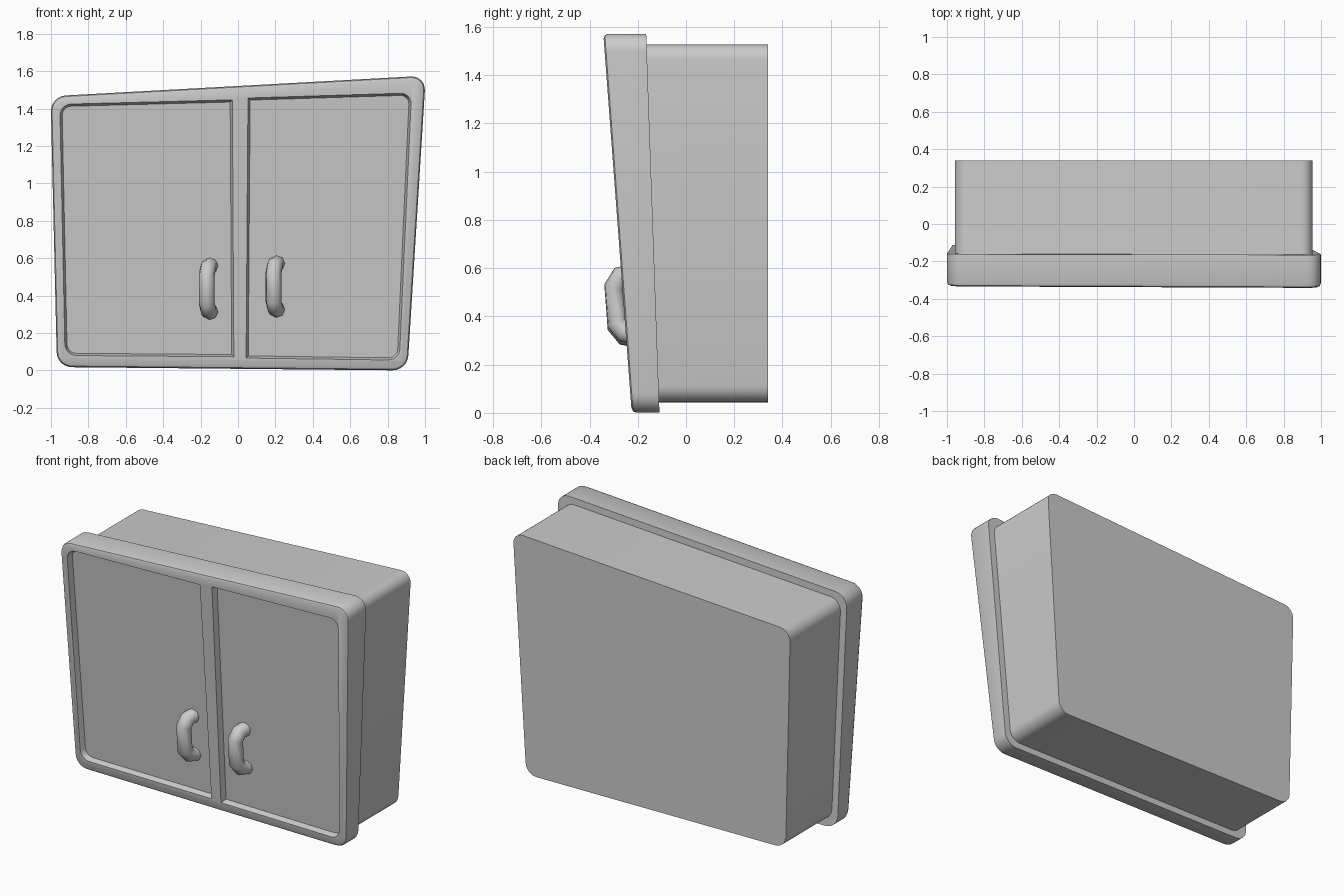
import bpy, bmesh, math
from mathutils import Vector

if "Cube" in bpy.data.objects:
    bpy.data.objects.remove(bpy.data.objects["Cube"])

# Outer outline of the crooked front frame, (x, z), counter-clockwise from bottom left
OUTER = [(-0.968, 0.018), (0.906, 0.0), (1.004, 1.576), (-1.002, 1.466)]


def front_y(z, depth=0.0):
    return -0.225 - 0.075 * z + depth


def back_y(z):
    return -0.11 - 0.035 * z


def inset(pts, d):
    """Move every side of a convex counter-clockwise polygon inwards by d."""
    pts = [Vector(p) for p in pts]
    out = []
    for i, p in enumerate(pts):
        a = (p - pts[i - 1]).normalized()
        b = (pts[(i + 1) % len(pts)] - p).normalized()
        na, nb = Vector((-a.y, a.x)), Vector((-b.y, b.x))
        out.append(p + (na + nb) * (d / (1 + na.dot(nb))))
    return out


def rounded(pts, radii, seg=6):
    """Round the corners with short curves."""
    pts = [Vector(p) for p in pts]
    out = []
    for i, p in enumerate(pts):
        r = radii[i]
        if r <= 0:
            out.append(p)
            continue
        u = (pts[i - 1] - p).normalized()
        v = (pts[(i + 1) % len(pts)] - p).normalized()
        h = 0.552
        a, d = p + u * r, p + v * r
        b, c = p + u * r * (1 - h), p + v * r * (1 - h)
        for k in range(seg + 1):
            t = k / seg
            s = 1 - t
            out.append(a * s**3 + b * 3 * s * s * t + c * 3 * s * t * t + d * t**3)
    return out


def loft(name, loops):
    """Solid through a list of (outline, y function) sections."""
    bm = bmesh.new()
    rings = [[bm.verts.new((p.x, fy(p.y), p.y)) for p in pts] for pts, fy in loops]
    n = len(rings[0])
    for r0, r1 in zip(rings, rings[1:]):
        for i in range(n):
            j = (i + 1) % n
            bm.faces.new((r0[i], r0[j], r1[j], r1[i]))
    bm.faces.new(rings[0])
    bm.faces.new(rings[-1])
    bmesh.ops.recalc_face_normals(bm, faces=bm.faces[:])
    me = bpy.data.meshes.new(name)
    bm.to_mesh(me)
    bm.free()
    ob = bpy.data.objects.new(name, me)
    bpy.context.collection.objects.link(ob)
    return ob


def activate(ob):
    bpy.ops.object.select_all(action='DESELECT')
    ob.select_set(True)
    bpy.context.view_layer.objects.active = ob


def smooth(ob, angle=32):
    activate(ob)
    bpy.ops.object.shade_smooth_by_angle(angle=math.radians(angle))


# Front frame with a softly bevelled front edge
def ring(d):
    return rounded(inset(OUTER, d), [0.08 - d] * 4)


frame = loft("front_frame", [
    (ring(0), back_y),
    (ring(0), lambda z: front_y(z, 0.02)),
    (ring(0.006), lambda z: front_y(z, 0.006)),
    (ring(0.02), front_y),
])

# Recessed door panels, rounded only at the outer corners
DOORS = [
    ([(-0.925, 0.08), (-0.022, 0.073), (-0.03, 1.447), (-0.953, 1.423)], (1, 0, 0, 1)),
    ([(0.043, 0.066), (0.863, 0.055), (0.928, 1.484), (0.053, 1.457)], (0, 1, 1, 0)),
]
for quad, mask in DOORS:
    def door_ring(d):
        return rounded(inset(quad, d), [m * (0.06 - d) for m in mask])
    cutter = loft("door_cutter", [
        (door_ring(-0.01), lambda z: front_y(z, -0.03)),
        (door_ring(0.012), lambda z: front_y(z, 0.035)),
    ])
    cutter.hide_render = True
    mod = frame.modifiers.new("door_recess", 'BOOLEAN')
    mod.operation = 'DIFFERENCE'
    mod.solver = 'EXACT'
    mod.object = cutter
    activate(frame)
    bpy.ops.object.modifier_apply(modifier=mod.name)
    bpy.data.objects.remove(cutter)
smooth(frame)

# Cabinet box behind the frame
box_outline = rounded(inset(OUTER, 0.042), [0.07] * 4)
body = loft("cabinet_body", [
    (box_outline, lambda z: back_y(z) - 0.02),
    (box_outline, lambda z: 0.34),
])
smooth(body)

# Bent pull handles: (x offset, z, distance in front of the frame)
PATH = [(0.018, 0.56, -0.045), (0.008, 0.552, 0.005), (0, 0.51, 0.033),
        (0, 0.36, 0.033), (0.008, 0.322, 0.005), (0.018, 0.314, -0.045)]
for name, x, dz in (("left_handle", -0.167, 0.0), ("right_handle", 0.19, 0.012)):
    cu = bpy.data.curves.new(name, 'CURVE')
    cu.dimensions = '3D'
    cu.bevel_depth = 0.044
    cu.bevel_resolution = 2
    cu.use_fill_caps = True
    sp = cu.splines.new('POLY')
    sp.points.add(len(PATH) - 1)
    for pt, (ox, z, off) in zip(sp.points, PATH):
        pt.co = (x + ox, front_y(z + dz, -off), z + dz, 1)
    handle = bpy.data.objects.new(name, cu)
    bpy.context.collection.objects.link(handle)
    activate(handle)
    bpy.ops.object.convert(target='MESH')
    smooth(bpy.context.view_layer.objects.active, 50)
